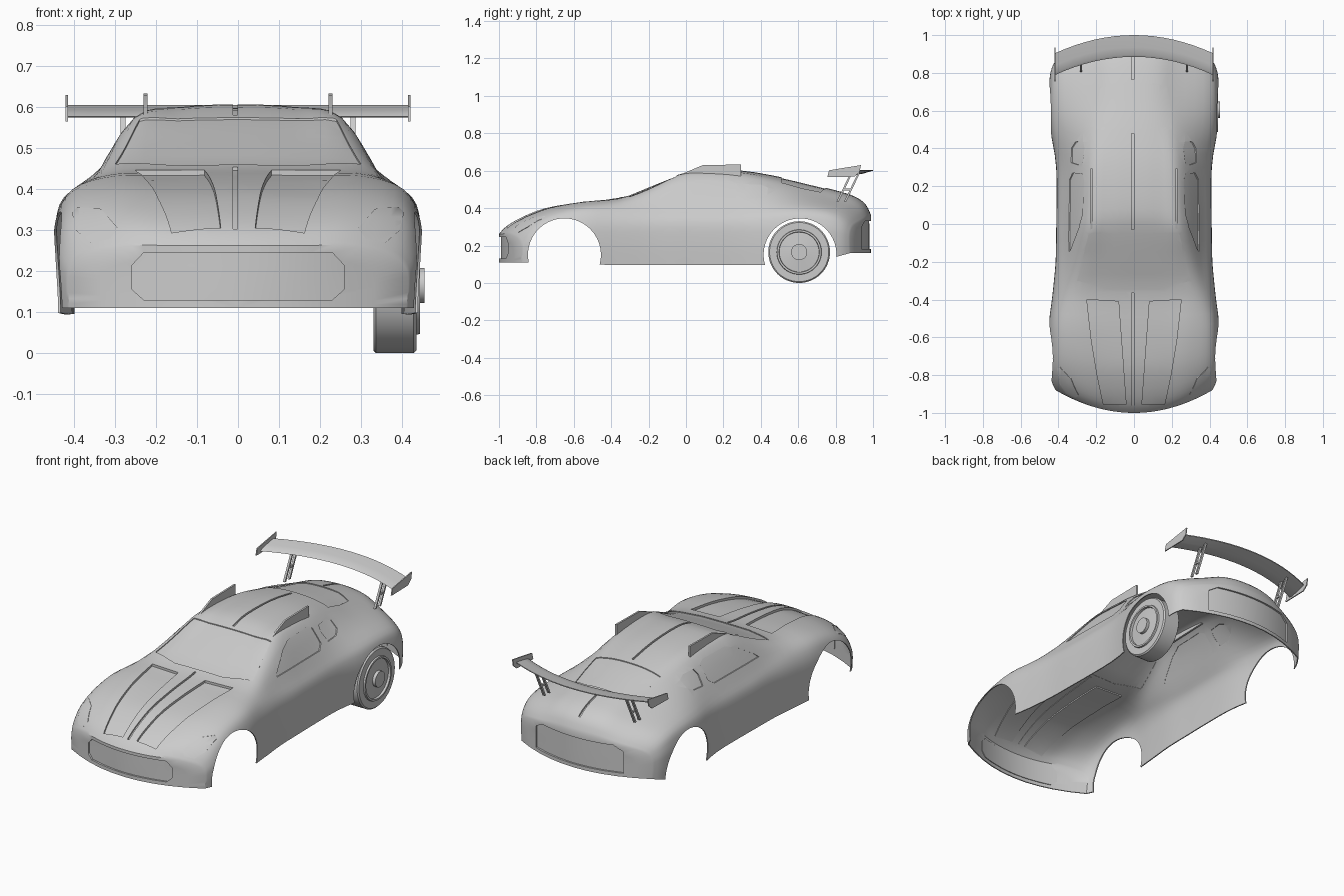
import bpy, bmesh, math
from mathutils import Vector, Matrix
from mathutils.bvhtree import BVHTree

if "Cube" in bpy.data.objects:
    bpy.data.objects.remove(bpy.data.objects["Cube"])


def to_object(name, bm):
    me = bpy.data.meshes.new(name)
    bm.to_mesh(me)
    ob = bpy.data.objects.new(name, me)
    bpy.context.collection.objects.link(ob)
    return ob


def spline(pts, n):
    """Catmull-Rom through tuples of any length, n steps per span."""
    p = [pts[0]] + list(pts) + [pts[-1]]
    out = []
    for i in range(1, len(p) - 2):
        for k in range(n):
            t = k / n
            out.append(tuple(0.5 * (2 * b + (c - a) * t + (2 * a - 5 * b + 4 * c - d) * t * t
                                    + (3 * b - a - 3 * c + d) * t ** 3)
                             for a, b, c, d in zip(p[i - 1], p[i], p[i + 1], p[i + 2])))
    return out + [tuple(pts[-1])]


def loft(bm, rings, closed=False):
    rows = [[bm.verts.new(c) for c in r] for r in rings]
    m = len(rows[0])
    for a, b in zip(rows, rows[1:]):
        for i in range(m if closed else m - 1):
            j = (i + 1) % m
            bm.faces.new((a[i], a[j], b[j], b[i]))
    return rows


# Body stations: y, half width, sill z, shoulder z, roof edge x, roof edge z, centre z
stations = [
    (-1.00, .415, .110, .240, .26, .262, .262), (-.96, .435, .110, .285, .27, .308, .303),
    (-.88, .447, .105, .335, .28, .355, .350), (-.75, .450, .100, .375, .29, .400, .400),
    (-.56, .450, .100, .400, .30, .432, .432), (-.36, .430, .095, .400, .31, .445, .455),
    (-.20, .415, .095, .400, .29, .495, .515), (-.04, .412, .095, .400, .26, .563, .578),
    (.08, .410, .095, .400, .25, .575, .605), (.30, .412, .095, .400, .24, .565, .600),
    (.50, .440, .095, .400, .23, .525, .567), (.65, .450, .100, .400, .23, .485, .532),
    (.80, .450, .120, .390, .23, .450, .495), (.90, .445, .135, .370, .24, .420, .463),
    (.96, .430, .150, .340, .24, .380, .420), (.99, .405, .160, .310, .23, .340, .360)]


def section(st, scale=1.0):
    y, w, zb, zs, xr, zr, zt = st
    half = [(w - .005, zb), (w, zb + .4 * (zs - zb)), (w - .006, zb + .75 * (zs - zb)),
            (w - .047, zs), (xr, zr), (xr * .55, zr + .8 * (zt - zr))]
    full = half + [(0, zt)] + [(-x, z) for x, z in reversed(half)]
    bow = -math.copysign(.7 * max(0, (abs(y) - .4) / .6), y)   # nose and tail curve in plan
    return [(x * scale, y + bow * (x * scale) ** 2, zb + (z - zb) * scale)
            for x, z in spline(full, 4)]


# Body shell, open underneath
fine = spline(stations, 3)
caps = (0, .2, .4, .6, .8)
bm = bmesh.new()
loft(bm, [section(fine[0], s) for s in caps] + [section(s) for s in fine]
     + [section(fine[-1], s) for s in reversed(caps)])
bmesh.ops.remove_doubles(bm, verts=bm.verts[:], dist=1e-5)
bmesh.ops.recalc_face_normals(bm, faces=bm.faces[:])
bm.normal_update()
if sum(f.normal.z * f.calc_area() for f in bm.faces) < 0:
    bmesh.ops.reverse_faces(bm, faces=bm.faces[:])
body = to_object("body_shell", bm)
bvh = BVHTree.FromBMesh(bm)
cut_bm = bmesh.new()


def panel(name, pts, axis, side, depth, cut=True):
    """Outline projected on the body along an axis: a sunk tray plus its hole."""
    others = [a for a in range(3) if a != axis]
    pb = bmesh.new()
    vs = []
    for p in pts:
        co = Vector((0, 0, 0))
        co[others[0]], co[others[1]] = p
        vs.append(pb.verts.new(co))
    pb.faces.new(vs)
    for a in others:
        lo, hi = min(v.co[a] for v in pb.verts), max(v.co[a] for v in pb.verts)
        for k in range(-26, 27):
            c = k * .04 + .013
            if lo + .004 < c < hi - .004:
                co, no = Vector((0, 0, 0)), Vector((0, 0, 0))
                co[a], no[a] = c, 1
                bmesh.ops.bisect_plane(pb, geom=pb.verts[:] + pb.edges[:] + pb.faces[:],
                                       dist=1e-5, plane_co=co, plane_no=no)
    push = Vector((0, 0, 0))
    push[axis] = side
    for v in pb.verts:
        hit = bvh.ray_cast(v.co + push * 2, -push)[0]
        v.co = hit if hit else bvh.find_nearest(v.co + push)[0]
    if cut:
        cb = pb.copy()
        bmesh.ops.translate(cb, verts=cb.verts[:], vec=push * -.03)
        r = bmesh.ops.extrude_face_region(cb, geom=cb.faces[:])
        bmesh.ops.translate(cb, vec=push * .06,
                            verts=[g for g in r["geom"] if isinstance(g, bmesh.types.BMVert)])
        tmp = bpy.data.meshes.new("tmp")
        cb.to_mesh(tmp)
        cut_bm.from_mesh(tmp)
        bpy.data.meshes.remove(tmp)
    bmesh.ops.translate(pb, verts=pb.verts[:], vec=push * -depth)
    r = bmesh.ops.extrude_edge_only(pb, edges=[e for e in pb.edges if e.is_boundary])
    bmesh.ops.translate(pb, vec=push * depth,
                        verts=[g for g in r["geom"] if isinstance(g, bmesh.types.BMVert)])
    bmesh.ops.recalc_face_normals(pb, faces=pb.faces[:])
    return to_object(name, pb)


def both(half):
    return half + [(-x, z) for x, z in reversed(half)]


# Glass, grille and rear panel
panel("windshield", both([(.15, -.345), (.30, -.30), (.24, -.05)]), 2, 1, .005)
panel("rear_window", both([(.20, .51), (.195, .62), (.18, .72), (.10, .745)]), 2, 1, .005)
panel("grille", both([(.23, .13), (.258, .155), (.258, .215), (.23, .245)]), 1, -1, .01)
panel("rear_panel", both([(.27, .18), (.27, .30), (.22, .33)]), 1, 1, .01)
side_win = [(-.15, .435), (-.13, .455), (-.02, .525), (.05, .55), (.23, .548), (.265, .535),
            (.27, .46), (.235, .434)]
quarter_win = [(.325, .45), (.312, .50), (.325, .528), (.40, .525), (.438, .51), (.435, .475),
               (.40, .455)]
vent = [(.082, -.41), (.25, -.40), (.225, -.62), (.195, -.80), (.162, -.955), (.042, -.955)]
lamp = [(.293, .305), (.312, .278), (.36, .27), (.393, .298), (.405, .343), (.392, .357),
        (.334, .352)]
for s, tag in ((1, "right"), (-1, "left")):
    panel("side_window_" + tag, side_win, 0, s, .006)
    panel("quarter_window_" + tag, quarter_win, 0, s, .006)
    panel("hood_vent_" + tag, [(s * x, y) for x, y in vent], 2, 1, .013)
    panel("headlight_" + tag, [(s * x, z) for x, z in lamp], 1, -1, -.004, cut=False)
# Centre seam in three lengths
for tag, a, b in (("hood", -.96, -.365), ("roof", -.03, .48), ("tail", .765, .95)):
    panel("seam_" + tag, [(-.012, a), (-.001, a), (-.001, b), (-.012, b)], 2, 1, .009)

# Wheel arches
for y in (-.65, .61):
    bmesh.ops.create_cone(cut_bm, cap_ends=True, segments=64, radius1=.195, radius2=.195, depth=1.2,
                          matrix=Matrix.Translation((0, y, .15)) @ Matrix.Rotation(math.pi / 2, 4, 'Y'))
bmesh.ops.recalc_face_normals(cut_bm, faces=cut_bm.faces[:])
cutter = to_object("body_cutter", cut_bm)
cutter.hide_render = True
bpy.context.view_layer.objects.active = body
sol = body.modifiers.new("thickness", 'SOLIDIFY')
sol.thickness, sol.offset = .006, -1
boo = body.modifiers.new("openings", 'BOOLEAN')
boo.operation, boo.solver, boo.object = 'DIFFERENCE', 'EXACT', cutter
for m in ("thickness", "openings"):
    bpy.ops.object.modifier_apply(modifier=m)
bpy.data.objects.remove(cutter)

# Rear right wheel: turned profile (radius, x)
prof = [(0, .455), (.043, .455), (.043, .438), (.106, .432), (.108, .444), (.118, .444),
        (.120, .435), (.158, .435), (.165, .428), (.165, .336), (.158, .330), (0, .330)]
bm = bmesh.new()
loft(bm, [[(x, .605 + r * math.cos(a), .165 + r * math.sin(a)) for r, x in prof]
          for a in (math.tau * k / 64 for k in range(65))])
bmesh.ops.remove_doubles(bm, verts=bm.verts[:], dist=1e-5)
bmesh.ops.recalc_face_normals(bm, faces=bm.faces[:])
to_object("rear_wheel", bm)


def plate(name, pts, x, t):
    """Flat y-z outline with thickness along x."""
    b = bmesh.new()
    rows = loft(b, [[(x + d, y, z) for y, z in pts] for d in (-t / 2, t / 2)], closed=True)
    for r in rows:
        b.faces.new(r)
    bmesh.ops.recalc_face_normals(b, faces=b.faces[:])
    to_object(name, b)


# Roof fins, wing end plates and twin struts
for s, tag in ((1, "right"), (-1, "left")):
    plate("roof_fin_" + tag, [(-.04, .575), (.09, .630), (.295, .633), (.295, .565), (-.03, .555)],
          s * .226, .010)
    plate("wing_end_" + tag, [(.755, .565), (.765, .602), (.935, .630), (.928, .592), (.90, .568)],
          s * .418, .006)
    for n, y in enumerate((.805, .845)):
        plate(f"wing_strut_{n + 1}_{tag}", [(y, .435), (y + .012, .435), (y + .085, .588),
                                            (y + .073, .585)], s * .28, .012)
    plate("wing_strut_link_" + tag, [(.835, .495), (.88, .495), (.885, .505), (.84, .505)],
          s * .28, .010)

# Swept rear wing
foil = [(0, .577), (.012, .585), (.05, .594), (.115, .605), (.115, .600), (.06, .584), (.012, .575)]
bm = bmesh.new()
rows = loft(bm, [[(x, .885 + y - .55 * x * x, z) for y, z in foil]
                 for x in (-.418 + .836 * k / 16 for k in range(17))], closed=True)
bm.faces.new(rows[0])
bm.faces.new(rows[-1])
bmesh.ops.recalc_face_normals(bm, faces=bm.faces[:])
to_object("rear_wing", bm)

bpy.ops.object.select_all(action='SELECT')
bpy.context.view_layer.objects.active = body
bpy.ops.object.shade_smooth_by_angle(angle=math.radians(35))
